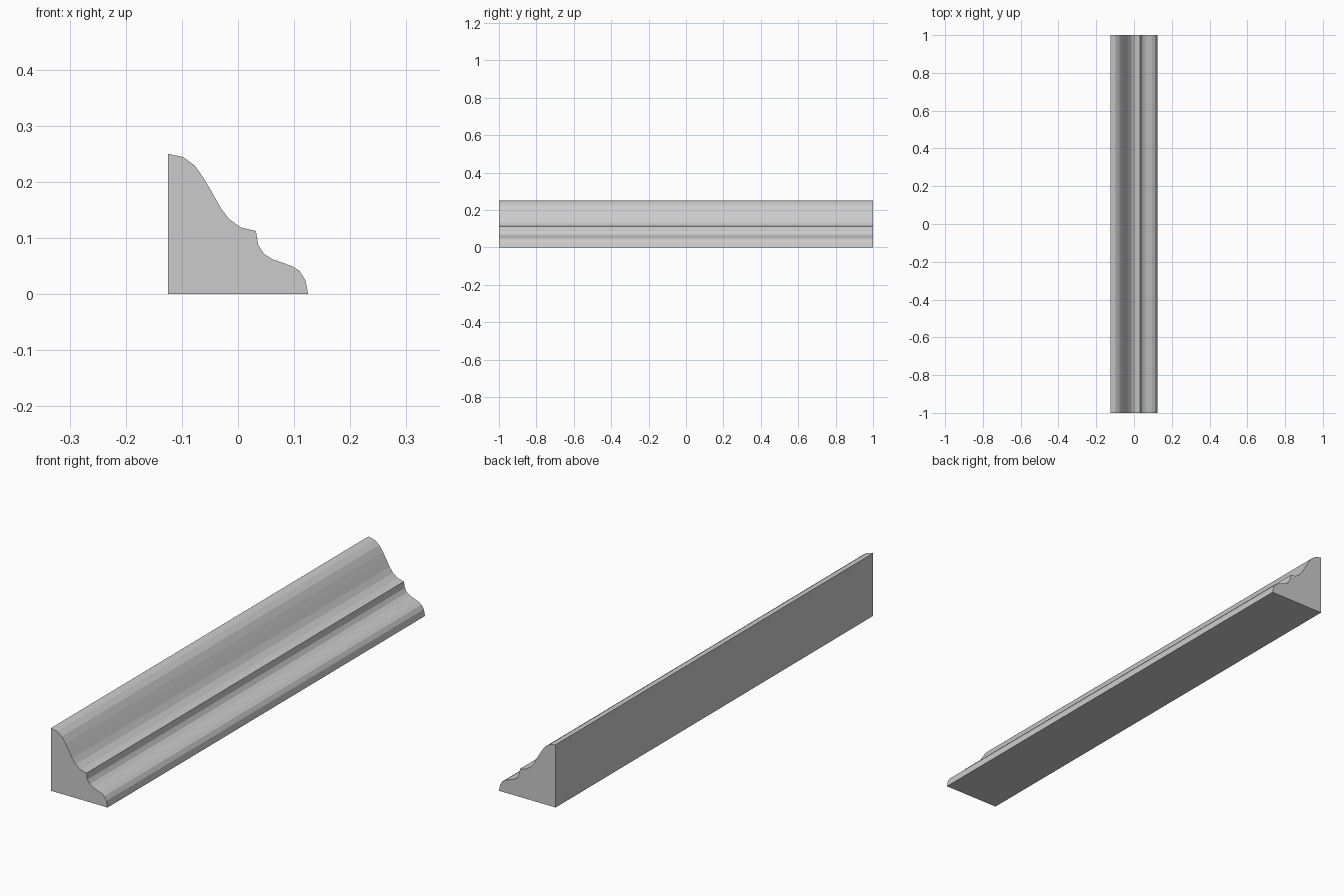
import bpy
import bmesh

if "Cube" in bpy.data.objects:
    bpy.data.objects.remove(bpy.data.objects["Cube"])

LENGTH = 2.0

# Cross-section (x, z): upper ogee, small step, lower ogee
upper_ogee = [(-0.125, 0.25), (-0.098, 0.2445), (-0.077, 0.229), (-0.060, 0.205),
              (-0.045, 0.179), (-0.031, 0.154), (-0.016, 0.134), (0.005, 0.119),
              (0.032, 0.1125)]
lower_ogee = [(0.036, 0.088), (0.046, 0.072), (0.061, 0.0625), (0.079, 0.056),
              (0.096, 0.050), (0.110, 0.041), (0.120, 0.025), (0.125, 0.0)]
profile = [(-0.125, 0.0)] + upper_ogee + lower_ogee

# Extrude the section along y
bm = bmesh.new()
end = bm.faces.new([bm.verts.new((x, -LENGTH / 2, z)) for x, z in profile])
extruded = bmesh.ops.extrude_face_region(bm, geom=[end], use_keep_orig=True)
moved = [g for g in extruded["geom"] if isinstance(g, bmesh.types.BMVert)]
bmesh.ops.translate(bm, verts=moved, vec=(0, LENGTH, 0))
bmesh.ops.recalc_face_normals(bm, faces=bm.faces)

mesh = bpy.data.meshes.new("moulding")
bm.to_mesh(mesh)
bm.free()
moulding = bpy.data.objects.new("moulding", mesh)
bpy.context.collection.objects.link(moulding)
